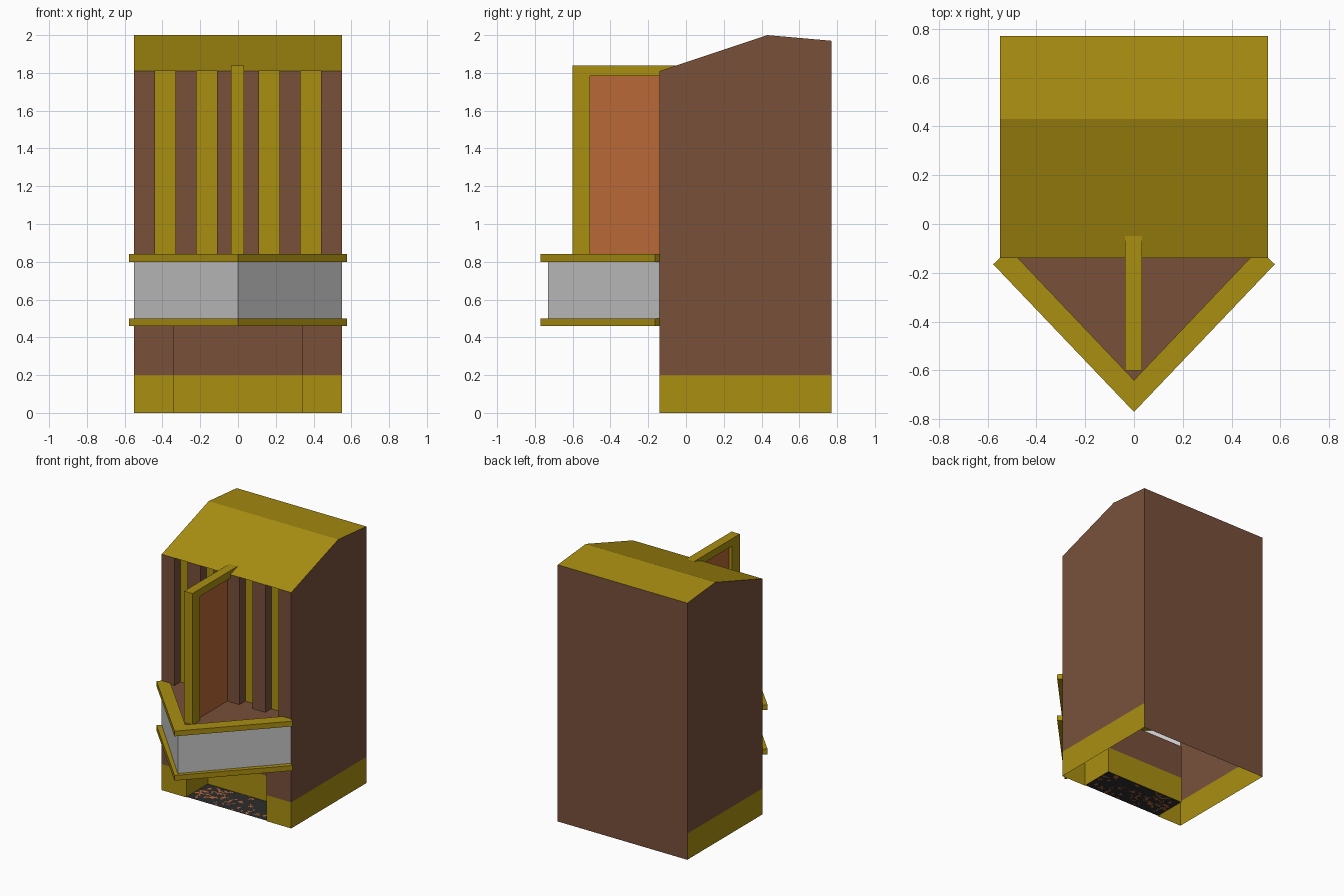
import bpy, bmesh, random

if "Cube" in bpy.data.objects:
    bpy.data.objects.remove(bpy.data.objects["Cube"])

random.seed(4)

def material(name, rgb):
    m = bpy.data.materials.new(name)
    lin = [((c / 255 + 0.055) / 1.055) ** 2.4 for c in rgb]
    m.diffuse_color = (*lin, 1)
    m.use_nodes = True
    m.node_tree.nodes["Principled BSDF"].inputs["Base Color"].default_value = m.diffuse_color
    return m

BROWN = material("brown", (120, 80, 58))
YELLOW = material("mustard", (170, 143, 17))
ORANGE = material("rust_orange", (186, 104, 56))
GREY = material("light_grey", (198, 198, 198))
DARK = material("charcoal", (45, 45, 45))

def make(name, polys, mats, rule=None):
    """Mesh from a few polygons; rule(face) picks the material index."""
    bm = bmesh.new()
    for p in polys:
        bm.faces.new([bm.verts.new(v) for v in p])
    bmesh.ops.remove_doubles(bm, verts=bm.verts, dist=1e-5)
    bmesh.ops.recalc_face_normals(bm, faces=bm.faces)
    if rule:
        for f in bm.faces:
            f.material_index = rule(f)
    me = bpy.data.meshes.new(name)
    bm.to_mesh(me)
    bm.free()
    for m in mats:
        me.materials.append(m)
    ob = bpy.data.objects.new(name, me)
    bpy.context.collection.objects.link(ob)
    return ob

def wall(a, b, *levels):
    """Vertical quads over the plan segment a-b, split at the given heights."""
    return [[(*a, z0), (*b, z0), (*b, z1), (*a, z1)]
            for z0, z1 in zip(levels, levels[1:])]

def prism(outline, z0, z1):
    n = len(outline)
    polys = [[(*p, z) for p in outline] for z in (z0, z1)]
    for i in range(n):
        polys += wall(outline[i], outline[(i + 1) % n], z0, z1)
    return polys

def box(name, x0, x1, y0, y1, z0, z1, mat):
    return make(name, prism([(x0, y0), (x1, y0), (x1, y1), (x0, y1)], z0, z1), [mat])

W, F, B = 0.55, -0.14, 0.77           # half width, front, back
LEG, RB = 0.34, 0.12                  # recess half width, recess back
BAND, LOW, TOP = 0.2, 0.46, 0.832     # base band, table underside, table top
EAVE, RIDGE, REAR = 1.81, 2.0, 1.97
low_band = lambda f: int(f.calc_center_median().z < BAND)

# Cabinet sides with mustard base band
for s, n in ((-1, "left"), (1, "right")):
    x = s * W
    side = wall((x, F), (x, B), 0, BAND)
    side.append([(x, F, BAND), (x, B, BAND), (x, B, REAR), (x, 0.43, RIDGE), (x, F, EAVE)])
    ob = make(n + "_side", side, [BROWN, YELLOW], low_band)
    # Front leg and recess wall
    make(n + "_front_leg", wall((x, F), (s * LEG, F), 0, BAND, LOW)
         + wall((s * LEG, F), (s * LEG, RB), 0, BAND, LOW), [BROWN, YELLOW], low_band)

make("back_panel", wall((W, B), (-W, B), 0, REAR), [BROWN])
make("recess_back", wall((-LEG, RB), (LEG, RB), 0, BAND, LOW), [BROWN, YELLOW], low_band)
make("recess_ceiling", [[(-LEG, F, LOW), (LEG, F, LOW), (LEG, RB, LOW), (-LEG, RB, LOW)]], [BROWN])

# Two-slope roof
make("roof", [[(-W, F, EAVE), (W, F, EAVE), (W, 0.43, RIDGE), (-W, 0.43, RIDGE)],
              [(-W, 0.43, RIDGE), (W, 0.43, RIDGE), (W, B, REAR), (-W, B, REAR)]], [YELLOW])

# Upper front: recessed backing with brown posts
D = -0.068
make("upper_backing", wall((-W, D), (W, D), TOP, EAVE), [YELLOW])
for i, (a, b) in enumerate(((-0.55, -0.44), (-0.33, -0.22), (-0.11, 0.11), (0.22, 0.33), (0.44, 0.55))):
    make(f"front_post_{i + 1}", wall((a, D), (a, F), TOP, EAVE)
         + wall((a, F), (b, F), TOP, EAVE) + wall((b, F), (b, D), TOP, EAVE), [BROWN])

# Pointed table: top, underside, grey panels, trims
make("table_top", [[(-W, D, TOP), (-W, F, TOP), (0, -0.73, TOP), (W, F, TOP), (W, D, TOP)]], [BROWN])
make("table_underside", [[(-W, F, LOW + 0.01), (0, -0.73, LOW + 0.01), (W, F, LOW + 0.01)]], [BROWN])
make("table_panels", wall((-W, F), (0, -0.73), LOW + 0.01, TOP)
     + wall((0, -0.73), (W, F), LOW + 0.01, TOP), [GREY])
right = [(0.577, -0.165), (0.55, F), (0.475, F)]
trim = [(0, -0.77)] + right + [(0, -0.64)] + [(-x, y) for x, y in reversed(right)]
for n, z in (("lower_trim", 0.46), ("upper_trim", 0.80)):
    make(n, prism(trim, z, z + 0.04), [YELLOW])

# Dividing fin: frame and thin panel
box("fin_post", -0.037, 0.033, -0.6, -0.507, TOP, 1.84, YELLOW)
box("fin_top_rail", -0.037, 0.033, -0.507, -0.04, 1.783, 1.84, YELLOW)
box("fin_panel", -0.012, 0.008, -0.507, F, TOP, 1.783, ORANGE)

# Recess floor: charcoal with clumped rust specks
NX, NY = 60, 23
specks = set()
for _ in range(65):
    cx, cy = random.randrange(NX), random.randrange(NY)
    for _ in range(random.randint(2, 6)):
        specks.add((cx, cy))
        cx, cy = cx + random.choice((-1, 0, 1)), cy + random.choice((-1, 0, 1))
sx, sy = 2 * LEG / NX, (RB - F) / NY
tiles = [[(-LEG + (i + u) * sx, F + (j + v) * sy, 0.004)
          for u, v in ((0, 0), (1, 0), (1, 1), (0, 1))]
         for i in range(NX) for j in range(NY)]
def speck_rule(f):
    c = f.calc_center_median()
    return int((int((c.x + LEG) / sx), int((c.y - F) / sy)) in specks)
make("recess_floor", tiles, [DARK, ORANGE], speck_rule)
